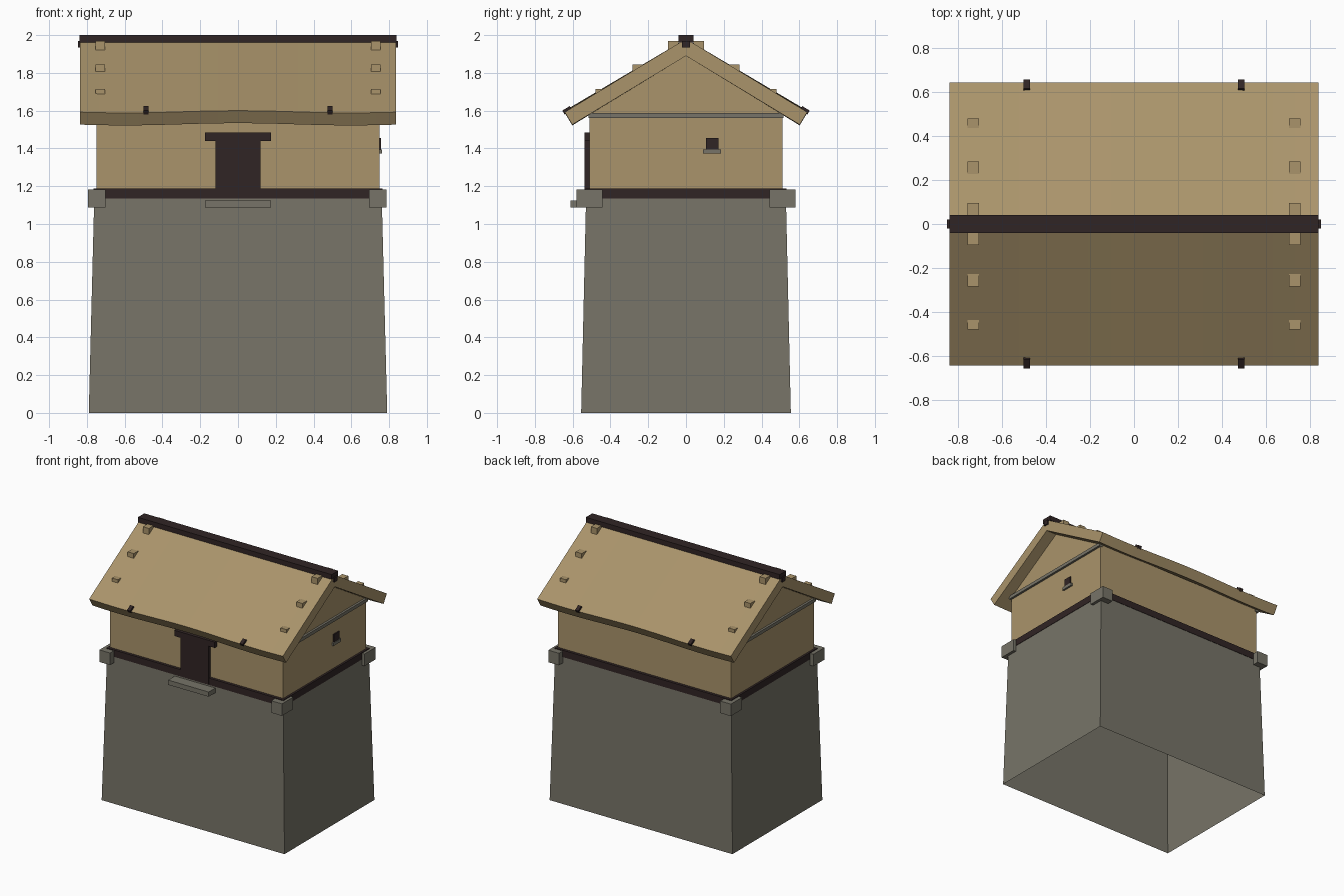
import bpy
import bmesh
import math

old = bpy.data.objects.get("Cube")
if old:
    bpy.data.objects.remove(old, do_unlink=True)


def material(name, colour):
    m = bpy.data.materials.new(name)
    m.use_nodes = True
    m.diffuse_color = (*colour, 1)
    m.node_tree.nodes["Principled BSDF"].inputs["Base Color"].default_value = (*colour, 1)
    return m


TAN = material("tan timber", (0.402, 0.296, 0.147))
STONE = material("grey stone", (0.184, 0.174, 0.138))
DARK = material("dark timber", (0.030, 0.018, 0.018))


def loft(name, rings, mat, cap_start=True, cap_end=True):
    """Skin matching rings of points into one flat-shaded part."""
    bm = bmesh.new()
    loops = [[bm.verts.new(p) for p in ring] for ring in rings]
    n = len(loops[0])
    for a, b in zip(loops, loops[1:]):
        for i in range(n):
            j = (i + 1) % n
            bm.faces.new((a[i], a[j], b[j], b[i]))
    if cap_start:
        bm.faces.new(loops[0][::-1])
    if cap_end:
        bm.faces.new(loops[-1])
    bmesh.ops.recalc_face_normals(bm, faces=bm.faces)
    mesh = bpy.data.meshes.new(name)
    bm.to_mesh(mesh)
    bm.free()
    mesh.materials.append(mat)
    obj = bpy.data.objects.new(name, mesh)
    bpy.context.collection.objects.link(obj)
    return obj


def rect(hx, hy, z):
    return [(-hx, -hy, z), (hx, -hy, z), (hx, hy, z), (-hx, hy, z)]


def box(name, x, y, z, mat):
    """Box from (low, high) ranges on each axis, with a centred origin."""
    mid = [(r[0] + r[1]) / 2 for r in (x, y, z)]
    half = [(r[1] - r[0]) / 2 for r in (x, y, z)]
    obj = loft(name, [rect(half[0], half[1], s * half[2]) for s in (-1, 1)], mat)
    obj.location = mid
    return obj


def span(centre, width):
    return (centre - width / 2, centre + width / 2)


# Tapered stone base, open underneath, with the sill beam on top
loft("stone_base", [rect(0.79, 0.555, 0), rect(0.761, 0.529, 1.14)], STONE, cap_start=False)
box("sill_beam", (-0.764, 0.764), (-0.532, 0.532), (1.135, 1.188), DARK)

# Corner stones
for sx in (-1, 1):
    for sy in (-1, 1):
        box("corner_stone", span(sx * 0.743 - 0.004, 0.092), span(sy * 0.51, 0.138),
            (1.088, 1.182), STONE)

# Timber walls with gables
gable = [(-0.51, 1.18), (0.51, 1.18), (0.51, 1.584), (0, 1.89), (-0.51, 1.584)]
loft("house_walls", [[(x, y, z) for y, z in gable] for x in (-0.748, 0.748)], TAN)
for sx in (-1, 1):
    box("gable_beam", span(sx * 0.75, 0.03), (-0.515, 0.515), (1.562, 1.588), STONE)

# Roof slab with gently wavy eaves
RIDGE, EAVE_Y, EAVE_Z = 1.98, 0.642, 1.594
SLOPE = (RIDGE - EAVE_Z) / EAVE_Y
rings = []
for i in range(17):
    x = -0.837 + 1.674 * i / 16
    w = 0.006 * math.cos(x * math.tau / 1.2)
    rings.append([(x, 0, RIDGE), (x, EAVE_Y, EAVE_Z + w), (x, 0.602, 1.528 + w),
                  (x, 0, 1.89), (x, -0.602, 1.528 + w), (x, -EAVE_Y, EAVE_Z + w)])
loft("roof", rings, TAN)

# Ridge beam and the cap above it
box("ridge_beam", (-0.848, 0.848), (-0.02, 0.02), (1.935, 1.97), DARK)
box("ridge_cap", (-0.838, 0.838), (-0.04, 0.04), (1.962, 2.0), DARK)

# Roof blocks and eave pegs
for sy in (-1, 1):
    for sx in (-1, 1):
        for y, top in ((0.068, 1.97), (0.255, 1.845), (0.45, 1.715)):
            box("roof_block", span(sx * 0.729, 0.052), span(sy * y, 0.056),
                (top - 0.07, top), TAN)
        peg = box("eave_peg", span(sx * 0.487, 0.028), span(sy * 0.629, 0.046),
                  (1.59, 1.614), DARK)
        peg.rotation_euler.x = -sy * math.atan(SLOPE)

# Front door with lintel and step
box("door", (-0.12, 0.12), (-0.537, -0.5), (1.138, 1.445), DARK)
box("door_lintel", (-0.175, 0.175), (-0.537, -0.5), (1.44, 1.485), DARK)
box("door_step", (-0.175, 0.175), (-0.612, -0.5), (1.087, 1.124), STONE)

# Small window on the left side with its sill
box("window", (0.73, 0.757), (0.105, 0.173), (1.39, 1.455), DARK)
box("window_sill", (0.73, 0.762), (0.09, 0.186), (1.372, 1.395), STONE)
